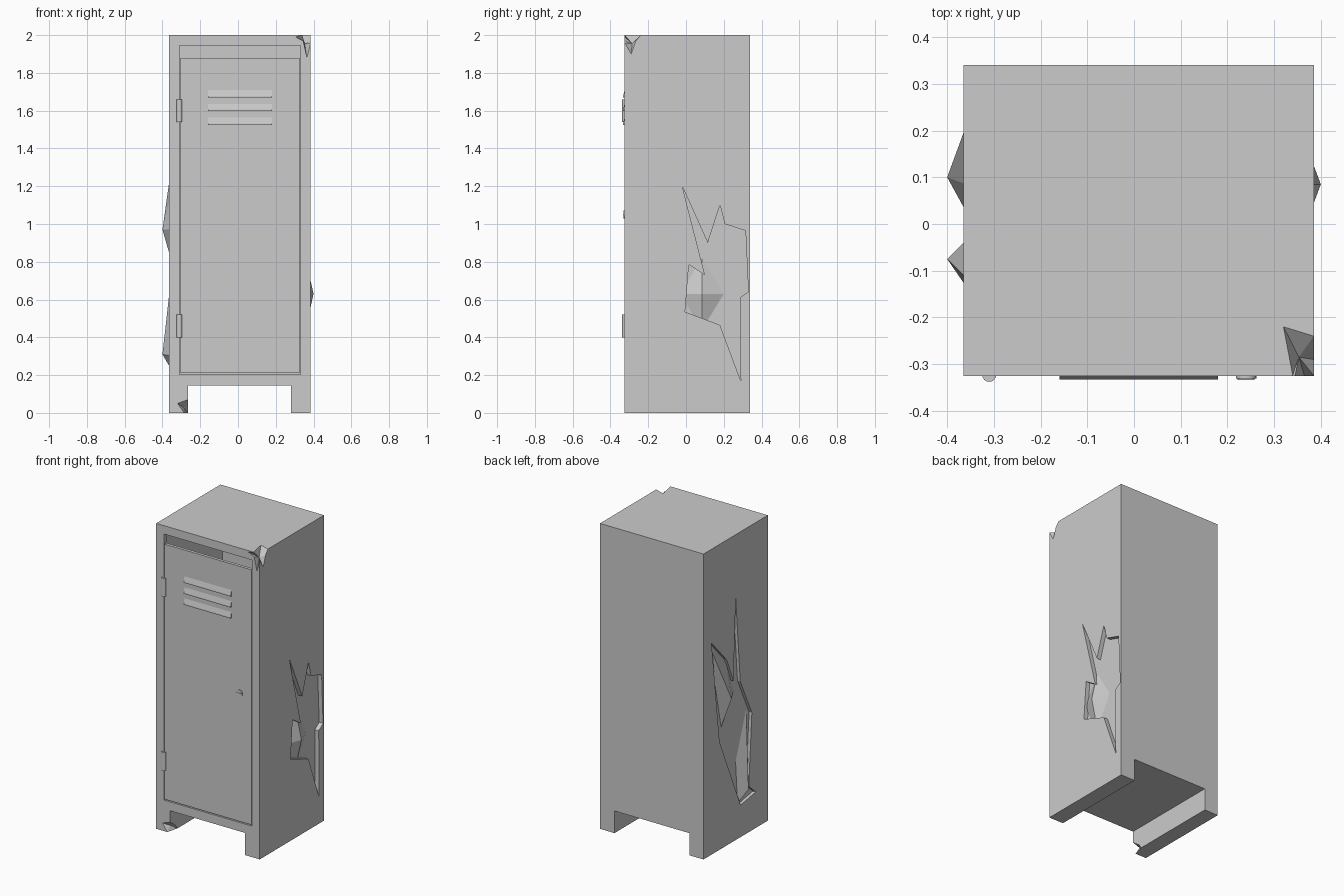
import bpy, bmesh, math

if "Cube" in bpy.data.objects:
    bpy.data.objects.remove(bpy.data.objects["Cube"])

def make(name, verts, faces):
    me = bpy.data.meshes.new(name)
    bm = bmesh.new()
    vs = [bm.verts.new(v) for v in verts]
    for f in faces:
        bm.faces.new([vs[i] for i in f])
    bmesh.ops.recalc_face_normals(bm, faces=bm.faces)
    bm.to_mesh(me)
    bm.free()
    ob = bpy.data.objects.new(name, me)
    bpy.context.collection.objects.link(ob)
    return ob

def prism(name, poly, a, b, axis):
    """Extrude a 2D polygon from a to b along an axis (the 2D pair keeps x, y, z order)."""
    def put(p, t):
        q = list(p)
        q.insert(axis, t)
        return q
    n = len(poly)
    faces = [list(range(n)), list(range(n, 2 * n))]
    faces += [[i, (i + 1) % n, (i + 1) % n + n, i + n] for i in range(n)]
    return make(name, [put(p, a) for p in poly] + [put(p, b) for p in poly], faces)

def box(name, x0, x1, y0, y1, z0, z1):
    return prism(name, [(x0, y0), (x1, y0), (x1, y1), (x0, y1)], z0, z1, 2)

def spindle(name, rim, inner, outer):
    """Closed solid: a ring of points joined to two tips."""
    n = len(rim)
    faces = [[i, (i + 1) % n, k] for i in range(n) for k in (n, n + 1)]
    return make(name, rim + [inner, outer], faces)

def spike(name, rim, x, tip):
    """Bent metal tip rising from a ring of (y, z) points at depth x."""
    n = len(rim)
    return make(name, [(x, y, z) for y, z in rim] + [tip],
                [[i, (i + 1) % n, n] for i in range(n)] + [list(range(n))])

def cut(ob, cutter):
    cutter.hide_render = True
    m = ob.modifiers.new("cut", 'BOOLEAN')
    m.operation, m.solver, m.object = 'DIFFERENCE', 'EXACT', cutter
    bpy.context.view_layer.objects.active = ob
    bpy.ops.object.modifier_apply(modifier=m.name)
    bpy.data.objects.remove(cutter)

def cylinder(name, r, depth, loc, rot=(0, 0, 0), n=16):
    bpy.ops.mesh.primitive_cylinder_add(vertices=n, radius=r, depth=depth, location=loc, rotation=rot)
    ob = bpy.context.object
    ob.name = name
    bpy.ops.object.shade_smooth_by_angle()
    return ob

L, R, F, B = -0.365, 0.385, -0.325, 0.34

# Cabinet with two runner feet, hollow inside, open at the door
body = prism("cabinet", [(L, 0), (-0.265, 0), (-0.265, 0.145), (0.28, 0.145),
                         (0.28, 0), (R, 0), (R, 2), (L, 2)], F, B, 1)
cut(body, box("cavity", L + 0.03, R - 0.035, F + 0.03, B - 0.02, 0.19, 1.95))
cut(body, box("doorway", -0.31, 0.33, F - 0.05, F + 0.06, 0.203, 1.945))

# Torn dents in the two sides
right_tear = [(-0.02, 1.2), (0.115, 0.9), (0.18, 1.1), (0.205, 1.0), (0.315, 0.965), (0.33, 0.64),
              (0.285, 0.61), (0.29, 0.17), (0.18, 0.465), (-0.005, 0.535), (0.015, 0.785), (0.1, 0.73)]
left_tear = [(0.007, 1.587), (-0.04, 1.02), (-0.16, 0.77), (-0.128, 0.3), (-0.2, 0.236),
             (-0.044, 0.21), (0.174, 0.705), (0.257, 1.385), (0.1, 1.215), (0.03, 1.05)]
cut(body, prism("right_tear", right_tear, R - 0.028, R + 0.05, 0))
cut(body, prism("left_tear", left_tear, L - 0.05, L + 0.02, 0))

# Broken top corner and chipped foot
cut(body, spindle("corner_break", [
    (0.34, F, 2), (0.305, F, 1.99), (0.345, F, 1.97), (0.365, F, 1.88), (R, F, 1.96),
    (R, -0.29, 1.9), (R, -0.265, 1.97), (R, -0.24, 2), (0.32, -0.22, 2)],
    (0.353, -0.285, 1.955), (0.45, -0.4, 2.1)))
cut(body, spindle("foot_chip", [
    (-0.285, F, 0), (-0.32, F, 0.05), (-0.265, F, 0.07), (-0.265, -0.27, 0.03), (-0.265, -0.25, 0)],
    (-0.29, -0.29, 0.03), (-0.22, -0.37, -0.05)))

# Metal tips bent outwards through the tears
spike("left_upper_tip", [(0.25, 1.36), (0.08, 1.2), (0.0, 0.97), (0.13, 0.78)],
      L + 0.02, (-0.4, 0.1, 0.97))
spike("left_lower_tip", [(-0.13, 0.8), (-0.02, 0.5), (-0.04, 0.215), (-0.155, 0.3)],
      L + 0.02, (-0.4, -0.075, 0.31))
spike("right_tip", [(0.085, 0.82), (0.2, 0.63), (0.085, 0.44), (-0.03, 0.63)],
      R - 0.028, (0.4, 0.085, 0.63))

# Door, sitting low in its opening
box("door", -0.304, 0.325, F, F + 0.02, 0.21, 1.88)

# Vent louvres
for i in range(3):
    z = 1.525 + i * 0.072
    prism("vent_louvre", [(F + 0.002, z), (F - 0.008, z), (F - 0.008, z + 0.008), (F + 0.002, z + 0.047)],
          -0.16, 0.18, 0)

# Hinges
for z in (0.46, 1.6):
    cylinder("hinge", 0.015, 0.12, (-0.31, F + 0.002, z))

# Round lock with a raised grip
cylinder("lock", 0.022, 0.01, (0.24, F - 0.001, 1.05), (math.pi / 2, 0, 0), 20)
box("lock_grip", 0.222, 0.258, F - 0.009, F - 0.004, 1.046, 1.054)
